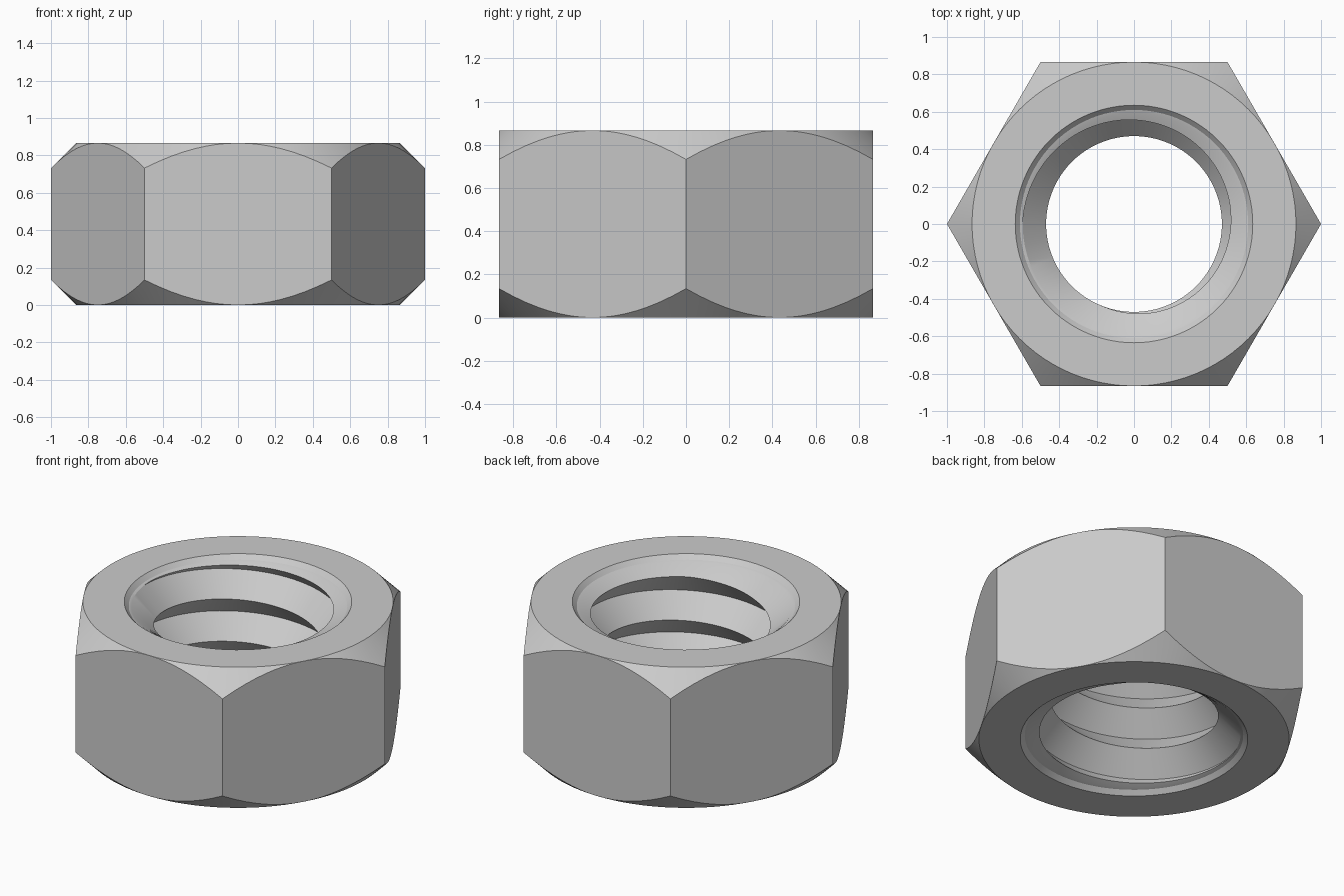
import bpy, bmesh
from math import cos, sin, pi, radians

cube = bpy.data.objects.get("Cube")
if cube:
    bpy.data.objects.remove(cube, do_unlink=True)

SEGMENTS = 96            # columns around the nut, 16 per flat
FLAT = 0.866             # centre to flat, also the height
HEIGHT = 0.866
RIM, BORE_EDGE = 0.635, 0.61
MINOR, MAJOR = 0.47, 0.595
PITCH = 0.26
THREAD_TOP = 0.835
MIDDLE_TURN = -189       # helix angle at mid height, in degrees
FADE_START, FADE_LENGTH = 439, 290


def crest(turn):
    """Radius and height of the thread crest; it fades out at both ends."""
    turn -= MIDDLE_TURN
    side = 1 if turn > 0 else -1
    fade = min(max((abs(turn) - FADE_START) / FADE_LENGTH, 0), 1)
    r = MINOR + (MAJOR - MINOR) * fade
    limit = THREAD_TOP - HEIGHT / 2 - 0.45 * (MAJOR - r)
    rise = min(PITCH * abs(turn) / 360, limit)
    return r, HEIGHT / 2 + side * rise


def root(turn):
    """Radius and height of the groove just below a crest."""
    z = HEIGHT / 2 + PITCH * ((turn - MIDDLE_TURN) / 360 - 0.5)
    return MAJOR, min(max(z, HEIGHT - THREAD_TOP), THREAD_TOP)


def section(angle):
    """Closed radial cross-section: hexagon side, chamfers, faces and thread."""
    corner = FLAT / cos(radians(angle % 60 - 30))
    drop = corner - FLAT
    points = [(corner, drop), (corner, HEIGHT - drop), (FLAT, HEIGHT),
              (RIM, HEIGHT), (BORE_EDGE, HEIGHT - 0.026), (MAJOR, THREAD_TOP)]
    for j in range(2, -5, -1):
        points += [crest(angle + 360 * j), root(angle + 360 * j)]
    points += [(MAJOR, HEIGHT - THREAD_TOP), (BORE_EDGE, 0.026), (RIM, 0), (FLAT, 0)]
    return points


# Sweep the section round the axis; coincident points are welded afterwards
bm = bmesh.new()
columns = []
for i in range(SEGMENTS + 1):
    angle = 360 * i / SEGMENTS
    a = radians(angle)
    columns.append([bm.verts.new((r * cos(a), r * sin(a), z)) for r, z in section(angle)])
for left, right in zip(columns, columns[1:]):
    for k in range(len(left)):
        n = (k + 1) % len(left)
        bm.faces.new((left[k], right[k], right[n], left[n]))
bmesh.ops.remove_doubles(bm, verts=bm.verts, dist=0.0005)
bmesh.ops.recalc_face_normals(bm, faces=bm.faces)

mesh = bpy.data.meshes.new("hex_nut")
bm.to_mesh(mesh)
bm.free()
nut = bpy.data.objects.new("hex_nut", mesh)
bpy.context.collection.objects.link(nut)

# Plain grey steel
steel = bpy.data.materials.new("grey_steel")
steel.use_nodes = True
colour = (0.6, 0.6, 0.6, 1)
steel.diffuse_color = colour
steel.node_tree.nodes["Principled BSDF"].inputs["Base Color"].default_value = colour
mesh.materials.append(steel)

# Smooth curves with crisp edges
bpy.ops.object.select_all(action='DESELECT')
nut.select_set(True)
bpy.context.view_layer.objects.active = nut
bpy.ops.object.shade_smooth_by_angle(angle=radians(25))
